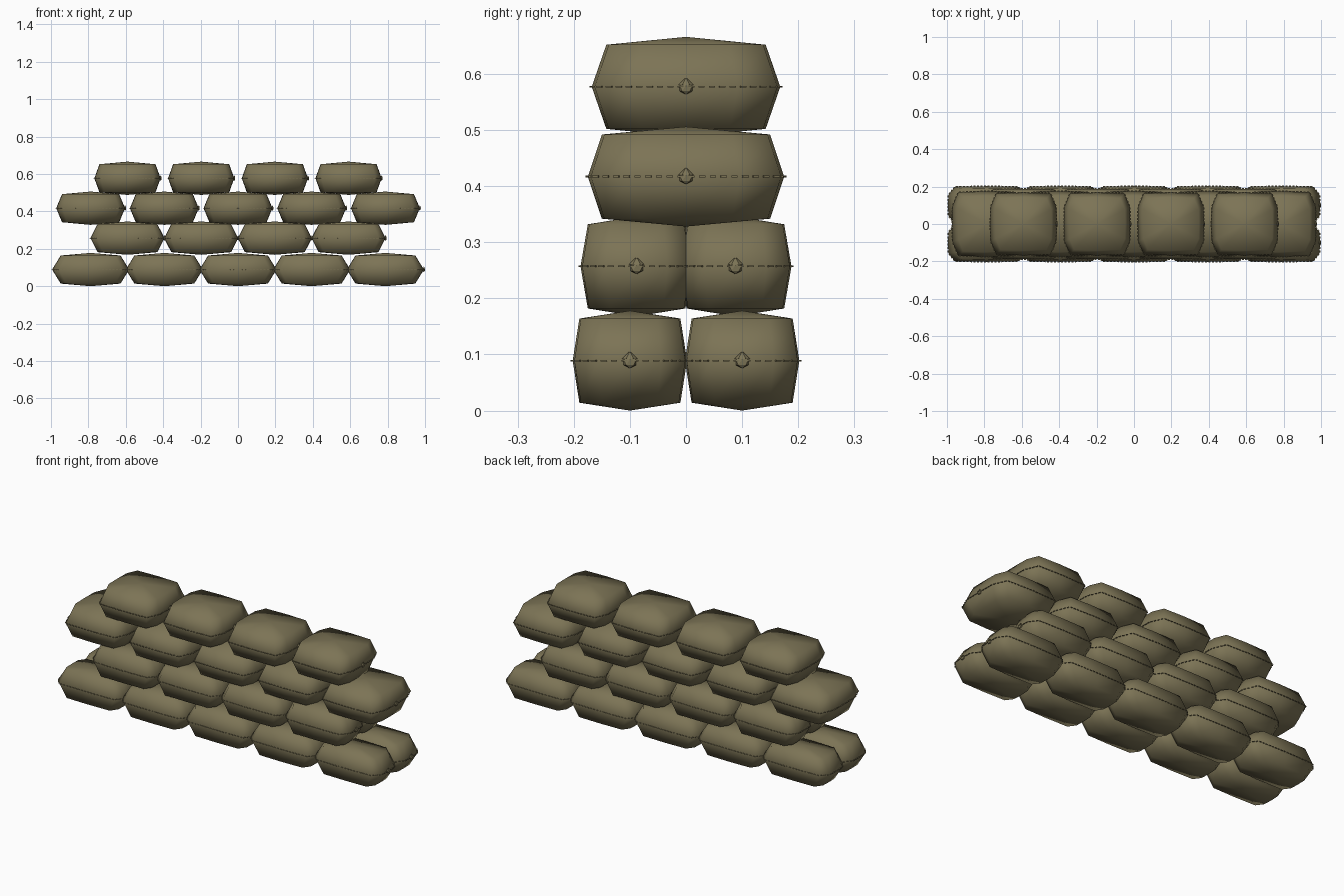
import bpy, bmesh, math
from mathutils import Matrix, Vector

cube = bpy.data.objects.get("Cube")
if cube:
    bpy.data.objects.remove(cube, do_unlink=True)


def material(name, rgb):
    m = bpy.data.materials.new(name)
    m.use_nodes = True
    m.diffuse_color = (*rgb, 1)
    bsdf = next(n for n in m.node_tree.nodes if n.type == 'BSDF_PRINCIPLED')
    bsdf.inputs["Base Color"].default_value = (*rgb, 1)
    bsdf.inputs["Roughness"].default_value = 0.9
    return m


CANVAS = material("khaki canvas", (0.202, 0.174, 0.092))


def outline(a, b):
    """Closed plan of a bag: blunt ends, chamfered corners, bowed sides."""
    quarter = [(a, 0), (a * 0.99, b * 0.55), (a * 0.82, b * 0.97), (0, b)]
    half = quarter + [(-x, y) for x, y in reversed(quarter[:3])]
    return half + [(x, -y) for x, y in reversed(half[1:-1])]


def finish(bm, name, smooth):
    bmesh.ops.recalc_face_normals(bm, faces=bm.faces)
    for face in bm.faces:
        face.smooth = smooth
    mesh = bpy.data.meshes.new(name)
    bm.to_mesh(mesh)
    bm.free()
    mesh.materials.append(CANVAS)
    return mesh


def bag_mesh(mid, rim):
    """Stuffed bag: belly ring, two rims and a low peak above and below."""
    bm = bmesh.new()
    rings = []
    for (a, b), z in ((rim, -0.075), (mid, 0), (rim, 0.075)):
        rings.append([bm.verts.new((x, y, z)) for x, y in outline(a, b)])
    n = len(rings[0])
    for low, high in zip(rings, rings[1:]):
        for i in range(n):
            j = (i + 1) % n
            bm.faces.new((low[i], low[j], high[j], high[i]))
    for ring, z in ((rings[0], -0.089), (rings[-1], 0.089)):
        peak = bm.verts.new((0, 0, z))
        for i in range(n):
            bm.faces.new((ring[i], ring[(i + 1) % n], peak))
    return finish(bm, "sandbag", True)


def seam_mesh(mid):
    """Row of short flat stitches around the belly."""
    bm = bmesh.new()
    pts = [Vector((x, y, 0)) for x, y in outline(*mid)]
    for p, q in zip(pts, pts[1:] + pts[:1]):
        d = q - p
        count = max(1, round(d.length / 0.019))
        turn = Matrix.Rotation(math.atan2(d.y, d.x), 4, 'Z')
        for k in range(count):
            spot = Matrix.Translation(p + d * (k + 0.5) / count)
            size = Matrix.Diagonal((0.011, 0.008, 0.003, 1))
            bmesh.ops.create_cube(bm, size=1, matrix=spot @ turn @ size)
    return finish(bm, "seam", False)


def knot_mesh(mid):
    """Small tie on one end of the bag."""
    bm = bmesh.new()
    bmesh.ops.create_icosphere(
        bm, subdivisions=1, radius=0.012,
        matrix=Matrix.Translation((mid[0], 0, -0.003)) @ Matrix.Diagonal((0.5, 1.1, 0.9, 1)))
    bmesh.ops.create_cone(
        bm, segments=6, radius1=0.014, radius2=0.002, depth=0.012, cap_ends=True,
        matrix=Matrix.Translation((mid[0], 0, 0.009)) @ Matrix.Diagonal((0.5, 1, 1, 1)))
    return finish(bm, "knot", False)


def place(name, mesh, at):
    ob = bpy.data.objects.new(name, mesh)
    ob.location = at
    bpy.context.collection.objects.link(ob)


# Courses: name, height, bags along, row offsets, belly size, rim size
STEP = 0.394
COURSES = (
    ("bottom", 0.089, 5, (-0.1, 0.1), (0.206, 0.102), (0.16, 0.09)),
    ("second", 0.257, 4, (-0.088, 0.088), (0.198, 0.1), (0.16, 0.087)),
    ("third", 0.417, 5, (0,), (0.184, 0.175), (0.153, 0.15)),
    ("top", 0.577, 4, (0,), (0.177, 0.168), (0.15, 0.142)),
)

for name, z, count, rows, mid, rim in COURSES:
    parts = (("sandbag", bag_mesh(mid, rim)), ("seam", seam_mesh(mid)), ("knot", knot_mesh(mid)))
    for y in rows:
        for i in range(count):
            x = (i - (count - 1) / 2) * STEP
            for part, mesh in parts:
                place(f"{name}_{part}", mesh, (x, y, z))
